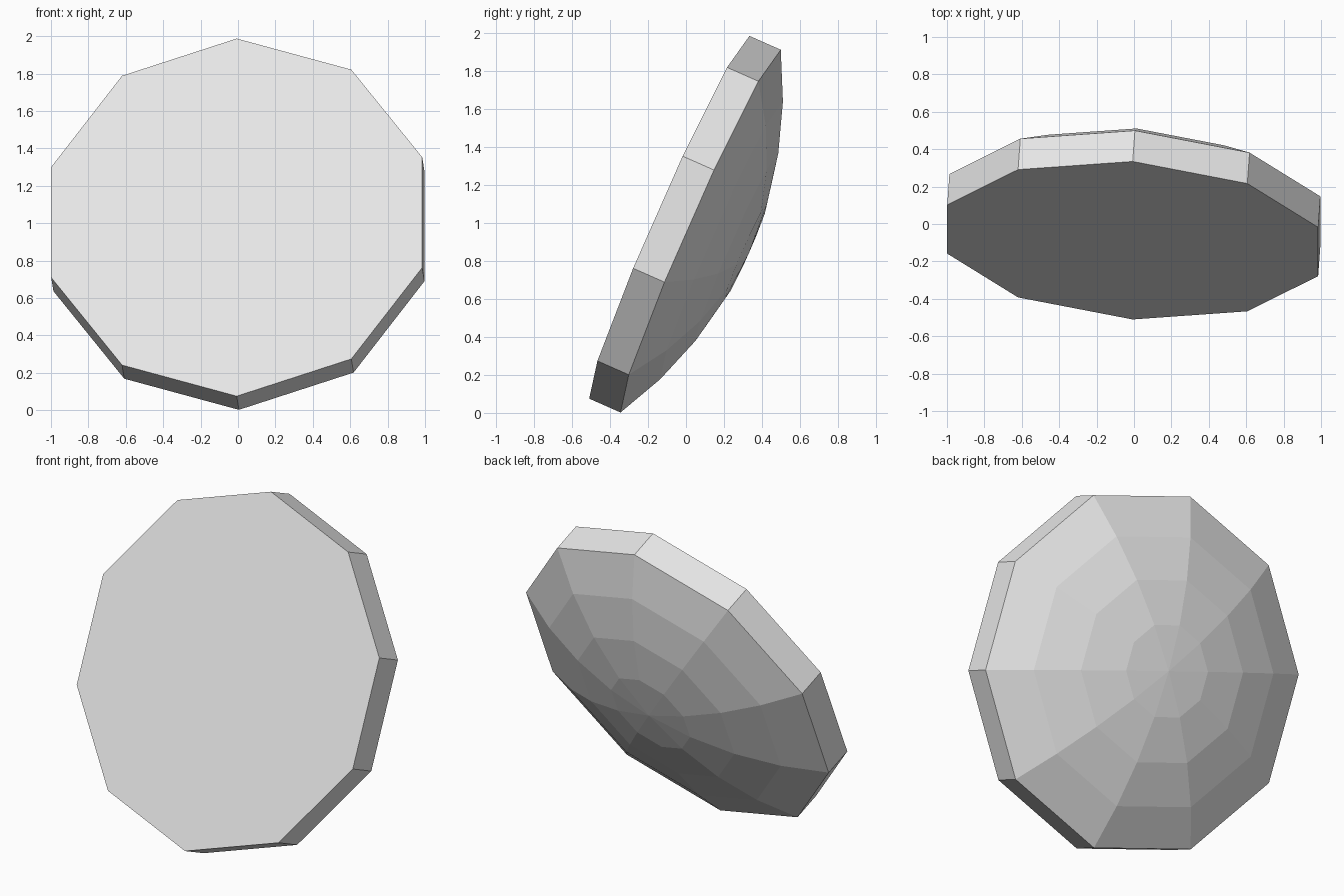
import bpy, bmesh
from math import sin, cos, pi, radians
from mathutils import Vector, Matrix

cube = bpy.data.objects.get("Cube")
if cube:
    bpy.data.objects.remove(cube)

SIDES, BANDS = 10, 4
RADIUS, THICKNESS, CAP = 1.045, 0.181, radians(30)

grey = bpy.data.materials.new("light_grey")
grey.use_nodes = True
grey.diffuse_color = (0.8, 0.8, 0.8, 1)
grey.node_tree.nodes["Principled BSDF"].inputs["Base Color"].default_value = (0.8, 0.8, 0.8, 1)

# Profile (radius, depth): flat front edge, rim, then a shallow spherical cap
sphere = RADIUS / sin(CAP)
profile = [(RADIUS, 0)]
for i in range(BANDS, 0, -1):
    a = CAP * i / BANDS
    profile.append((sphere * sin(a), THICKNESS + sphere * (cos(a) - cos(CAP))))

bm = bmesh.new()
rings = [[bm.verts.new((r * cos(2 * pi * k / SIDES), r * sin(2 * pi * k / SIDES), d))
          for k in range(SIDES)] for r, d in profile]
apex = bm.verts.new((0, 0, THICKNESS + sphere * (1 - cos(CAP))))

# Flat front, rim and cap bands, closing fan
bm.faces.new(rings[0])
for lower, upper in zip(rings, rings[1:]):
    for k in range(SIDES):
        j = (k + 1) % SIDES
        bm.faces.new((lower[k], lower[j], upper[j], upper[k]))
for k in range(SIDES):
    bm.faces.new((rings[-1][k], rings[-1][(k + 1) % SIDES], apex))
bmesh.ops.recalc_face_normals(bm, faces=bm.faces)

# Lean the disc back, with a slight turn to the side
axis = Vector((0.066, 0.91, -0.402)).normalized()
side = Vector((0, 0, 1)).cross(axis)
up = Vector((0, 0.402, 0.91)).normalized()
side = axis.cross(up)
turn = Matrix((up, side, axis)).transposed().to_4x4()
bm.transform(Matrix.Translation((-0.007, -0.088, 1.031)) @ turn)

mesh = bpy.data.meshes.new("domed_disc")
bm.to_mesh(mesh)
bm.free()
mesh.materials.append(grey)
disc = bpy.data.objects.new("domed_disc", mesh)
bpy.context.collection.objects.link(disc)
